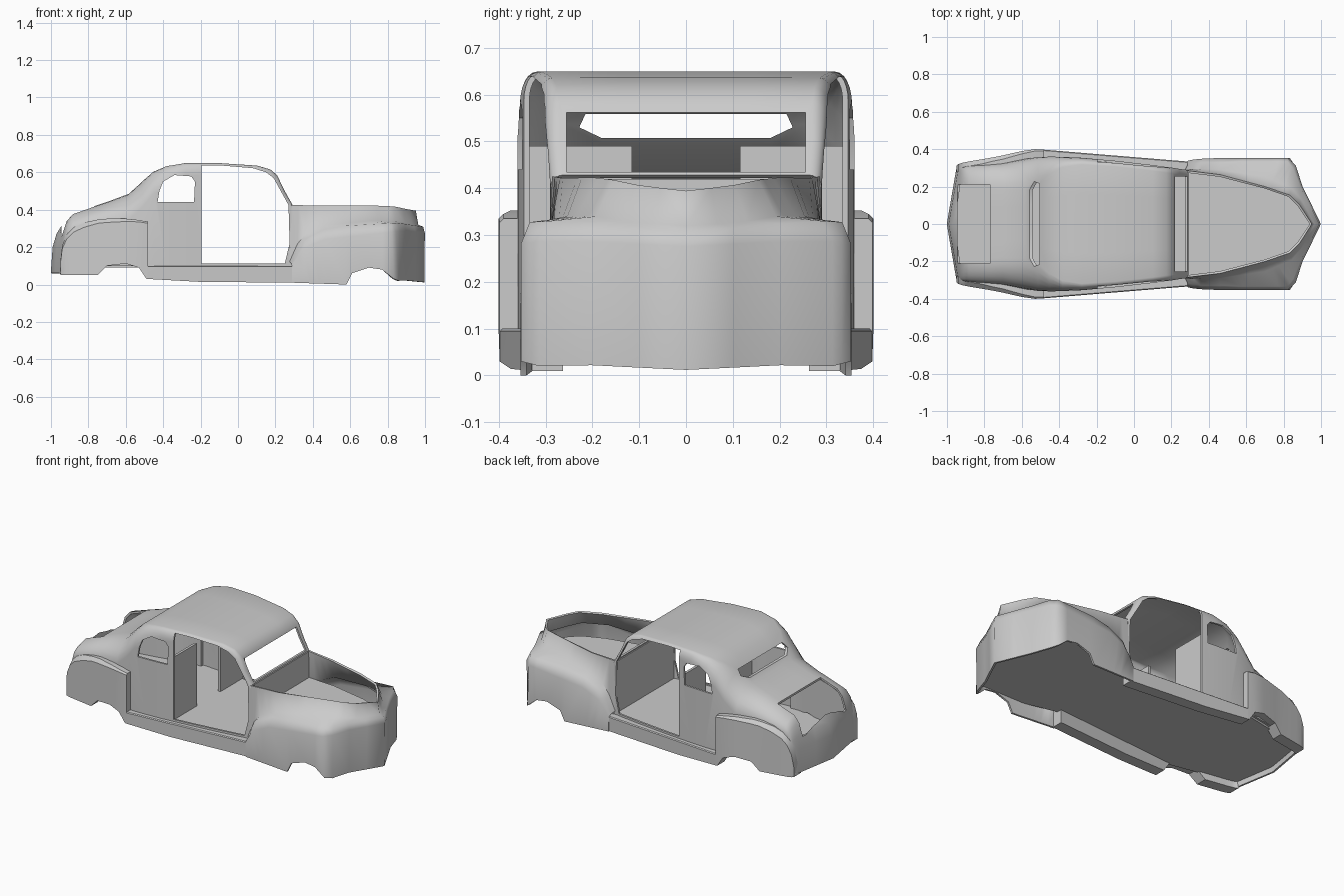
import bpy, bmesh, math


def make(name, verts, faces):
    me = bpy.data.meshes.new(name)
    me.from_pydata(verts, [], faces)
    bm = bmesh.new()
    bm.from_mesh(me)
    bmesh.ops.recalc_face_normals(bm, faces=bm.faces)
    bm.to_mesh(me)
    bm.free()
    ob = bpy.data.objects.new(name, me)
    bpy.context.collection.objects.link(ob)
    return ob


def loft(name, rows, closed=False):
    """Skin rows of points; closed rows become capped tubes."""
    n = len(rows[0])
    verts = [p for r in rows for p in r]
    faces = [(i * n + j, i * n + (j + 1) % n, (i + 1) * n + (j + 1) % n, (i + 1) * n + j)
             for i in range(len(rows) - 1) for j in range(n if closed else n - 1)]
    if closed:
        faces += [tuple(range(n)), tuple(range(len(verts) - n, len(verts)))]
    return make(name, verts, faces)


def prism(name, pts, axis, a, b):
    """Extrude a 2D outline along an axis from a to b."""
    place = {'x': lambda p, d: (d, p[0], p[1]),
             'y': lambda p, d: (p[0], d, p[1]),
             'z': lambda p, d: (p[0], p[1], d)}[axis]
    return loft(name, [[place(p, d) for p in pts] for d in (a, b)], True)


def both(half):
    """Complete an (x, y) outline with its reflection in y."""
    return half + [(x, -y) for x, y in reversed(half) if y > 1e-6]


def lerp(table, t):
    for a, b in zip(table, table[1:]):
        if t <= b[0]:
            break
    k = max(0, min(1, (t - a[0]) / (b[0] - a[0])))
    return [p + (q - p) * k for p, q in zip(a[1:], b[1:])]


def mirror(ob):
    m = ob.modifiers.new("mirror", 'MIRROR')
    m.use_axis = (False, True, False)


def shell(ob, thickness):
    m = ob.modifiers.new("shell", 'SOLIDIFY')
    m.thickness = thickness
    m.offset = 0


def finish(ob, angle=32):
    bpy.ops.object.select_all(action='DESELECT')
    ob.select_set(True)
    bpy.context.view_layer.objects.active = ob
    bpy.ops.object.convert(target='MESH')
    if angle:
        bpy.ops.object.shade_smooth_by_angle(angle=math.radians(angle))


# Cabin and tail: x, bottom z, top z, half width, corner width, corner drop, side shift
SECTIONS = [
    (-.995, .05, .06, .29, .02, .005, .05), (-.985, .05, .20, .29, .05, .02, .05),
    (-.965, .05, .268, .295, .07, .03, .045), (-.925, .05, .335, .30, .09, .05, .02),
    (-.88, .05, .372, .305, .11, .07, 0), (-.76, .05, .415, .315, .13, .09, 0),
    (-.70, .10, .435, .32, .14, .10, 0), (-.58, .10, .48, .342, .16, .13, 0),
    (-.51, .10, .545, .352, .13, .13, 0), (-.45, .10, .597, .354, .09, .11, 0),
    (-.38, .10, .627, .353, .05, .09, 0), (-.28, .10, .643, .348, .03, .06, 0),
    (-.10, .10, .643, .332, .025, .05, 0), (.10, .10, .63, .309, .025, .045, 0),
    (.17, .10, .61, .299, .025, .04, 0), (.205, .10, .58, .295, .025, .04, 0),
    (.24, .10, .505, .289, .02, .03, 0), (.285, .10, .425, .283, .02, .02, 0)]
rows = []
for x, zb, zt, w, rw, drop, s in SECTIONS:
    half = [(w, zb)]
    for i in range(7):
        a = math.pi / 2 * i / 6
        half.append((w - rw + rw * math.cos(a), zt - drop + drop * math.sin(a)))
    half.append(((w - rw) / 2, zt))
    pts = half + [(0, zt)] + [(-y, z) for y, z in reversed(half)]
    rows.append([(x + s * abs(y) / w, y, z) for y, z in pts])
body = loft("cabin_body", rows)
shell(body, .012)

# Openings cut through the cabin shell
cutters = [
    prism("door_cut", [(-.195, .112), (-.195, .637), (-.1, .637), (.08, .622), (.15, .60),
                       (.19, .57), (.27, .425), (.276, .22), (.25, .112)], 'y', -1, 1),
    prism("side_window_cut", [(-.43, .44), (-.42, .50), (-.40, .55), (-.34, .585),
                              (-.25, .578), (-.23, .55), (-.235, .44)], 'y', -1, 1),
    prism("windshield_cut", [(-.255, .435), (.255, .435), (.255, .562), (-.255, .562)],
          'x', .14, .5),
    prism("rear_window_cut", [(-.18, .507), (.18, .507), (.228, .53), (.215, .558),
                              (-.215, .558), (-.228, .53)], 'x', -.7, -.4),
    prism("trunk_cut", both([(-.945, .21), (-.77, .21)]), 'z', .26, .6)]
for c in cutters:
    c.hide_render = True
    m = body.modifiers.new(c.name, 'BOOLEAN')
    m.operation = 'DIFFERENCE'
    m.solver = 'EXACT'
    m.object = c
finish(body)
for c in cutters:
    bpy.data.objects.remove(c)

# Front clip: rails (station, x, y, z) run from the cowl round to the prow
rim = [(0, .28, .28, .425), (2, .46, .258, .42), (4, .70, .195, .42),
       (6, .83, .15, .415), (7, .88, .10, .405), (8, .945, 0, .393)]
belt = [(0, .28, .29, .12), (.5, .32, .29, .215), (1, .36, .29, .265), (2, .46, .285, .31),
        (4, .70, .25, .335), (6, .84, .19, .335), (7, .89, .13, .325), (8, .96, 0, .315)]
crest = [(0, .29, .31, .11), (.5, .325, .318, .195), (1, .36, .325, .24), (2, .46, .325, .29),
         (3, .58, .33, .31), (5, .82, .33, .323), (6, .85, .29, .325), (7, .885, .20, .32),
         (8, .985, 0, .305)]
side = [(0, .29, .333, .10), (.5, .325, .34, .155), (1, .36, .343, .195), (2, .46, .347, .24),
        (5, .82, .347, .28), (6, .86, .31, .285), (7, .895, .20, .285), (8, .993, 0, .275)]
bottom = [(0, .29, .333, .01), (3, .58, .347, 0), (3.3, .61, .347, .06), (4, .70, .347, .09),
          (4.6, .77, .347, .08), (5, .83, .347, .03), (6, .855, .31, .02), (7, .89, .20, .022),
          (8, .99, 0, .012)]
stations = [0, .5, 1, 1.5, 2, 3, 3.3, 4, 4.6, 5, 5.5, 6, 7, 7.5, 8]
clip = loft("front_fenders_and_hood_sides",
            [[tuple(lerp(r, t)) for r in (rim, belt, crest, side, bottom)] for t in stations])
mirror(clip)
shell(clip, .012)
finish(clip, 62)


def side_box(name, table):
    """Side pod from stations x, outer y, bottom z, top z, chamfer."""
    ob = loft(name, [[(x, y - .07, zb), (x, y, zb), (x, y, zt - c), (x, y - c, zt),
                      (x, y - .07, zt)] for x, y, zb, zt, c in table], True)
    mirror(ob)
    finish(ob)


# Rear fenders with shallow wheel arches, and running boards
side_box("rear_fenders", [
    (-.95, .31, .05, .12, .01), (-.94, .32, .05, .21, .02), (-.915, .328, .05, .27, .025),
    (-.88, .335, .05, .305, .025), (-.82, .345, .05, .332, .025), (-.75, .357, .05, .347, .02),
    (-.70, .367, .10, .352, .02), (-.60, .39, .112, .352, .015), (-.53, .40, .09, .345, .01),
    (-.48, .398, .03, .335, .008)])
side_box("running_boards", [(-.53, .40, .09, .10, .003), (-.49, .398, .03, .10, .005),
                            (-.2, .374, .014, .10, .005), (.30, .333, .01, .10, .005)])

# Floors, firewall and the panels behind the doors
finish(prism("floor_pan", both([(-.985, 0), (-.94, .28), (-.7, .31), (-.5, .35), (.28, .29),
                                (.5, .34), (.82, .34), (.85, .29), (.88, .19), (.98, 0)]),
             'z', .09, .105), 0)
finish(prism("engine_bay_floor", both([(.285, .28), (.46, .27), (.70, .22), (.83, .168),
                                       (.885, .115), (.945, 0)]), 'z', .25, .26), 0)
finish(prism("firewall", [(-.28, .1), (.28, .1), (.28, .42), (-.28, .42)], 'x', .276, .288), 0)
panel = prism("rear_partition", [(.115, .1), (.335, .1), (.335, .49), (.115, .49)],
              'x', -.215, -.2)
mirror(panel)
finish(panel, 0)
